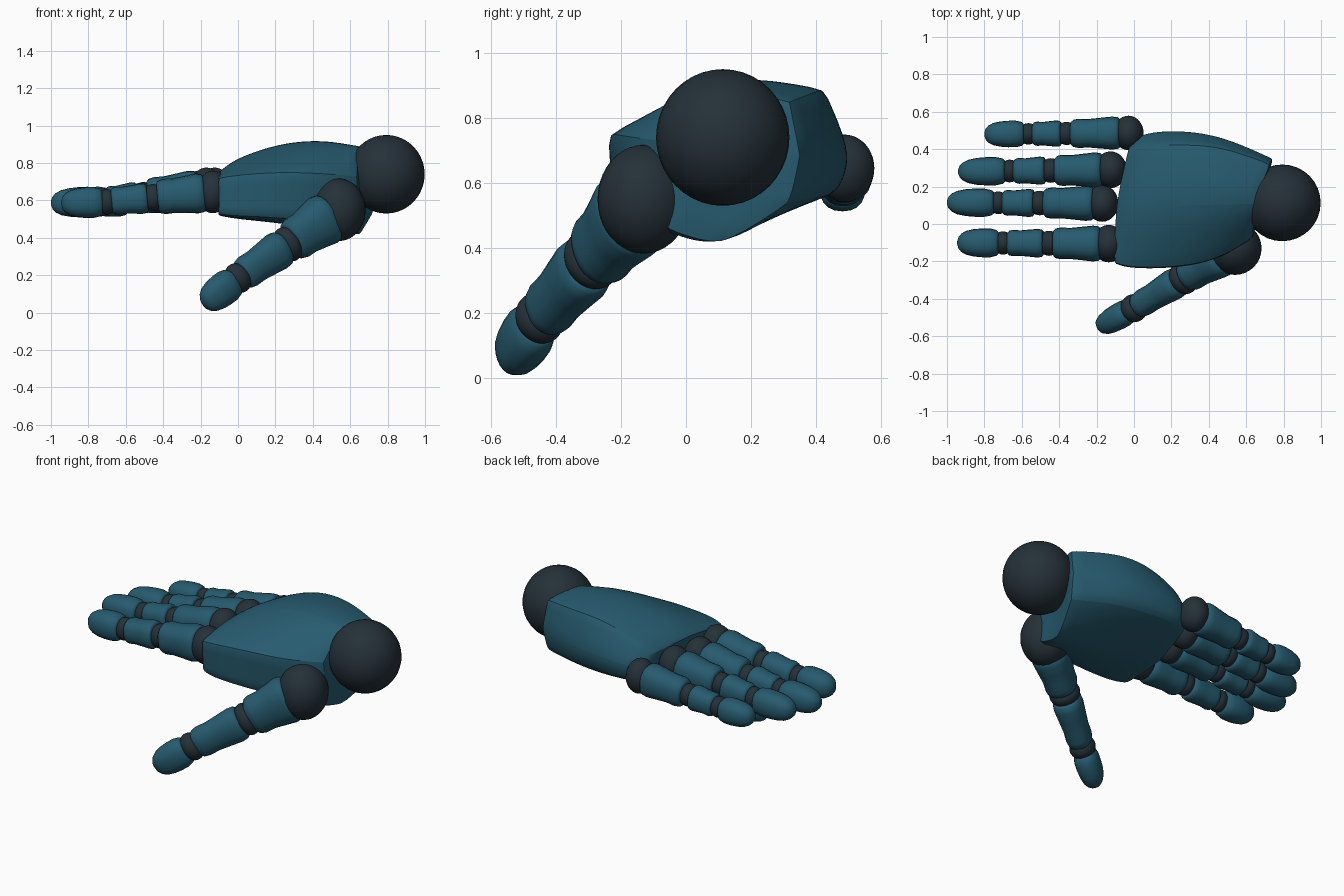
import bpy, bmesh, math
from mathutils import Vector, Matrix

if "Cube" in bpy.data.objects:
    bpy.data.objects.remove(bpy.data.objects["Cube"])


def material(name, rgb):
    m = bpy.data.materials.new(name)
    m.diffuse_color = (*rgb, 1)
    m.use_nodes = True
    m.node_tree.nodes["Principled BSDF"].inputs["Base Color"].default_value = m.diffuse_color
    return m


TEAL = material("teal shell", (0.02, 0.105, 0.16))
DARK = material("dark joint", (0.018, 0.03, 0.04))


def finish(name, bm, mat, angle=50):
    bmesh.ops.recalc_face_normals(bm, faces=bm.faces[:])
    me = bpy.data.meshes.new(name)
    bm.to_mesh(me)
    bm.free()
    me.materials.append(mat)
    ob = bpy.data.objects.new(name, me)
    bpy.context.collection.objects.link(ob)
    bpy.ops.object.select_all(action='DESELECT')
    ob.select_set(True)
    bpy.context.view_layer.objects.active = ob
    bpy.ops.object.shade_smooth_by_angle(angle=math.radians(angle))
    return ob


def loft(bm, rings):
    """Bridge rings of points and cap both ends."""
    rows = [[bm.verts.new(p) for p in ring] for ring in rings]
    n = len(rows[0])
    for a, b in zip(rows, rows[1:]):
        for i in range(n):
            bm.faces.new((a[i], a[(i + 1) % n], b[(i + 1) % n], b[i]))
    bm.faces.new(rows[0])
    bm.faces.new(rows[-1])
    return rows


def frame(a, b, side):
    """Axes along a segment: forward, side, up."""
    f = (b - a).normalized()
    s = (Vector(side) - f * f.dot(Vector(side))).normalized()
    return f, s, f.cross(s)


def ball(name, centre, radii, axes=None):
    bm = bmesh.new()
    bmesh.ops.create_uvsphere(bm, u_segments=32, v_segments=20, radius=1)
    m = Matrix.Diagonal((*radii, 1))
    if axes:
        m = Matrix(axes).transposed().to_4x4() @ m
    bm.transform(Matrix.Translation(centre) @ m)
    return finish(name, bm, DARK)


# Length position and relative thickness of each shell type
BONE = [(0, .84), (.04, .95), (.16, 1), (.4, .95), (.65, .9), (.85, .94), (.96, .88), (1, .76)]
TIP = [(0, .76), (.05, .9), (.2, 1), (.4, 1), (.6, .95), (.78, .83), (.9, .64), (.97, .4), (1, .12)]


def shell(name, a, b, wide, tall, profile, side, taper=1.0):
    f, s, u = frame(a, b, side)
    rings = []
    for t, k in profile:
        k *= 1 + (taper - 1) * t
        ring = []
        for i in range(20):
            c, d = math.cos(i * math.tau / 20), math.sin(i * math.tau / 20)
            c, d = (math.copysign(abs(v) ** .85, v) for v in (c, d))
            ring.append(a.lerp(b, t) + s * c * wide * k + u * d * tall * k)
        rings.append(ring)
    bm = bmesh.new()
    loft(bm, rings)
    finish(name, bm, TEAL)


# Palm: seven-point sections from the knuckles to the wrist
# (x, extra x per unit y on the outer side, outline in y and z)
SECTIONS = [
    (-.105, .25, [(-.20, .52), (-.21, .72), (.1, .77), (.38, .74), (.44, .66), (.40, .57), (.1, .52)]),
    (-.03, .18, [(-.23, .51), (-.24, .735), (.1, .85), (.42, .80), (.51, .68), (.46, .57), (.1, .49)]),
    (.22, .08, [(-.22, .50), (-.24, .755), (.1, .935), (.43, .89), (.53, .68), (.46, .56), (.1, .46)]),
    (.45, .08, [(-.16, .48), (-.20, .745), (.1, .965), (.42, .89), (.49, .69), (.43, .56), (.1, .41)]),
    (.64, .42, [(-.07, .46), (-.07, .73), (.1, .92), (.32, .85), (.36, .68), (.32, .54), (.1, .38)]),
]
bm = bmesh.new()
rows = loft(bm, [[(x + k * max(0, y - .1), y, z) for y, z in pts] for x, k, pts in SECTIONS])
crease = bm.edges.layers.float.new("crease_edge")
for row in (rows[0], rows[-1]):
    for i in range(7):
        bm.edges.get((row[i], row[(i + 1) % 7]))[crease] = .6
for column, amount in ((0, .45), (1, .7), (3, .75), (5, .4)):
    for a, b in zip(rows, rows[1:]):
        bm.edges.get((a[column], b[column]))[crease] = amount
palm = finish("palm", bm, TEAL, 40)
sub = palm.modifiers.new("rounding", 'SUBSURF')
sub.levels = sub.render_levels = 3

ball("wrist_joint", (.793, .113, .74), (.205, .205, .21))

# Fingers: knuckle x, y and z, two joint x positions, tip end x, y at tip, size
FINGERS = [
    ("index", -.135, -.105, .645, -.455, -.70, -.945, -.10, 1.0),
    ("middle", -.17, .11, .665, -.505, -.725, -1.0, .115, .98),
    ("ring", -.125, .29, .665, -.445, -.665, -.94, .28, .98),
    ("little", -.03, .487, .645, -.36, -.565, -.80, .48, .92),
]
SIDE = (0, 1, 0)
for name, x0, y0, z0, x1, x2, x3, y3, k in FINGERS:
    def at(x):
        t = (x - x0) / (x3 - x0)
        return Vector((x, y0 + (y3 - y0) * t, z0 + (.585 - z0) * min(1, t * 1.25)))
    ball(name + "_knuckle", at(x0), (.088 * k, .1 * k, .113 * k))
    ball(name + "_middle_joint", at(x1), (.06, .067 * k, .072 * k))
    ball(name + "_end_joint", at(x2), (.055, .062 * k, .068 * k))
    shell(name + "_base", at(x0 - .045), at(x1 + .025), .097 * k, .108 * k, BONE, SIDE, .92)
    shell(name + "_middle", at(x1 - .03), at(x2 + .025), .077 * k, .082 * k, BONE, SIDE, .97)
    shell(name + "_tip", at(x2 - .025), at(x3), .077 * k, .082 * k, TIP, SIDE)

# Thumb: four points from the ball at the palm to the tip
P = [Vector(p) for p in ((.54, -.13, .55), (.265, -.29, .365), (.0, -.45, .185), (-.185, -.55, .045))]
UP = (-.35, -.25, 1)
ball("thumb_base_joint", P[0], (.142, .142, .167))
for label, i, r in (("middle", 1, .088), ("end", 2, .075)):
    f, s, u = frame(P[i], P[i + 1], UP)
    ball("thumb_%s_joint" % label, P[i], (.065, r * 1.12, r), (f, s, u))
shell("thumb_base", P[0].lerp(P[1], .2), P[0].lerp(P[1], .93), .145, .112, BONE, UP, .84)
shell("thumb_middle", P[1].lerp(P[2], .09), P[1].lerp(P[2], .92), .105, .085, BONE, UP, .9)
shell("thumb_tip", P[2].lerp(P[3], .12), P[3], .09, .07, TIP, UP)
